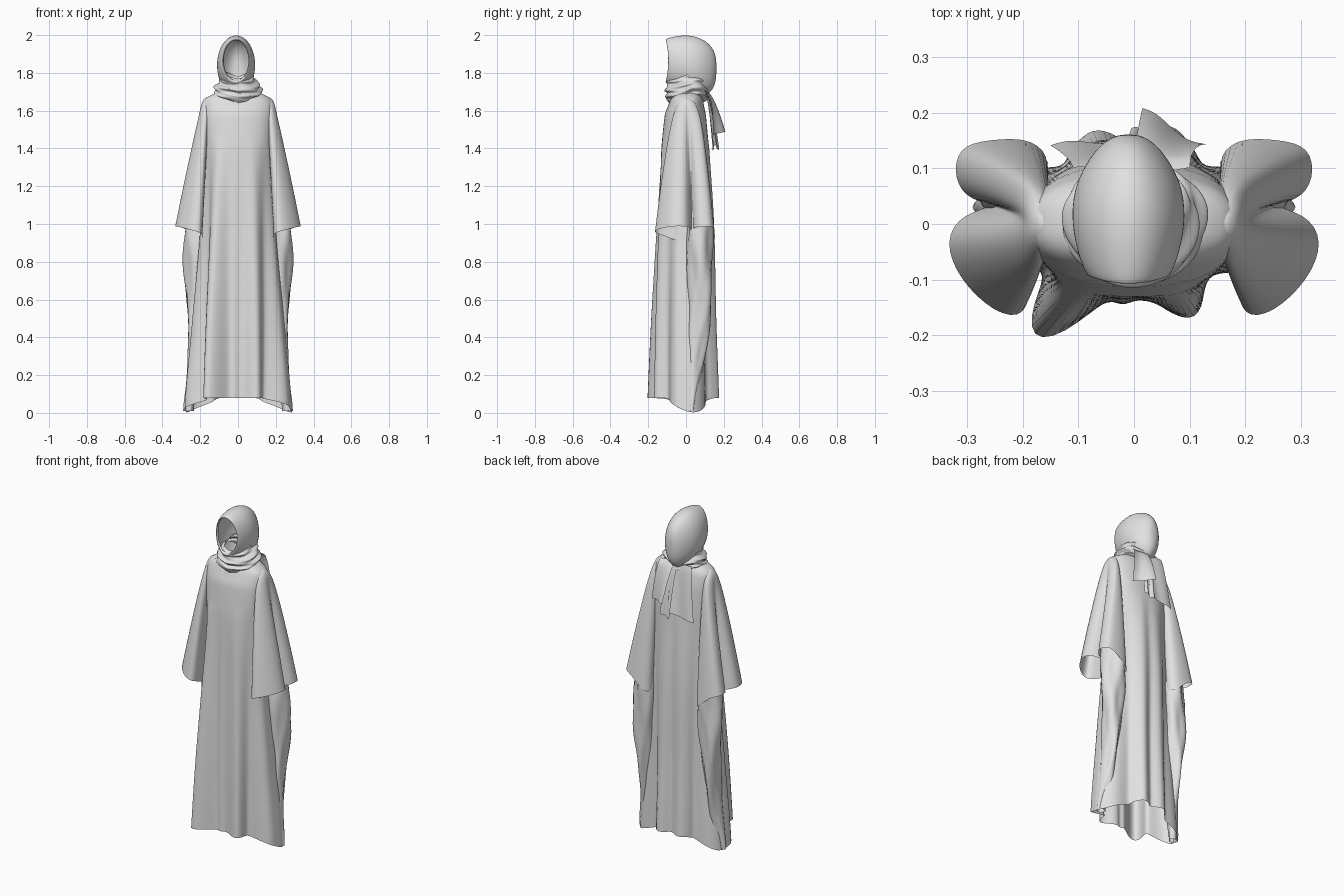
import bpy
import bmesh
from math import sin, cos, pi, exp, radians

if "Cube" in bpy.data.objects:
    bpy.data.objects.remove(bpy.data.objects["Cube"], do_unlink=True)

cloth = bpy.data.materials.new("grey cloth")
cloth.use_nodes = True
GREY = (0.75, 0.75, 0.75, 1)
cloth.diffuse_color = GREY
cloth.node_tree.nodes["Principled BSDF"].inputs["Base Color"].default_value = GREY


def loft(name, rows, closed=True, cap_end=False, subdivide=0):
    """Skin a list of equally long point rows."""
    bm = bmesh.new()
    rings = [[bm.verts.new(p) for p in row] for row in rows]
    n = len(rings[0])
    for a, b in zip(rings, rings[1:]):
        for i in range(n if closed else n - 1):
            j = (i + 1) % n
            bm.faces.new((a[i], a[j], b[j], b[i]))
    if cap_end:
        bm.faces.new(rings[-1])
    bmesh.ops.recalc_face_normals(bm, faces=bm.faces)
    mesh = bpy.data.meshes.new(name)
    bm.to_mesh(mesh)
    bm.free()
    mesh.materials.append(cloth)
    obj = bpy.data.objects.new(name, mesh)
    bpy.context.collection.objects.link(obj)
    for poly in mesh.polygons:
        poly.use_smooth = True
    if subdivide:
        mod = obj.modifiers.new("smooth cloth", "SUBSURF")
        mod.levels = mod.render_levels = subdivide


def keyed(keys, z):
    """Smoothly blend rows of (z, values...) listed from top to bottom."""
    if z >= keys[0][0]:
        return keys[0][1:]
    for k, (a, b) in enumerate(zip(keys, keys[1:])):
        if z >= b[0]:
            t = (a[0] - z) / (a[0] - b[0])
            before, after = keys[max(k - 1, 0)], keys[min(k + 2, len(keys) - 1)]
            return [q + t * (r - p + t * (2 * p - 5 * q + 4 * r - s + t * (3 * (q - r) + s - p))) / 2
                    for p, q, r, s in zip(before[1:], a[1:], b[1:], after[1:])]
    return keys[-1][1:]


def bump(angle, centre, width):
    d = (angle - centre + 180) % 360 - 180
    return exp(-(d / width) ** 2)


# Robe: height, half width, front depth, back depth
BODY = [(1.71, .07, .055, .065), (1.685, .14, .07, .08), (1.655, .18, .085, .09),
        (1.58, .188, .112, .105), (1.4, .183, .13, .122), (1.0, .195, .135, .138),
        (.5, .235, .137, .138), (0, .275, .133, .145)]
# Hanging folds: direction in degrees, depth, spread
FOLDS = [(230, .1, 13), (206, -.04, 10), (301, .045, 13), (328, -.04, 12), (345, .01, 9),
         (262, .01, 7), (70, .035, 13), (112, .028, 14), (90, -.008, 9), (143, -.035, 11),
         (38, -.035, 11), (187, .012, 7), (5, .012, 8)]


def robe_row(step, steps=60, segments=120):
    row = []
    for i in range(segments):
        deg = i * 360 / segments
        c, s = cos(radians(deg)), sin(radians(deg))
        hem = .08 - .077 * (bump(deg, 8, 26) + bump(deg, 172, 26))
        z = 1.71 + (hem - 1.71) * (step / steps) ** 1.3
        w, f, b = keyed(BODY, z)
        p = 2.4
        r = (abs(c / w) ** p + abs(s / (b if s > 0 else f)) ** p) ** (-1 / p)
        fall = max(0, (1.45 - z) / 1.4) ** .85
        r += fall * sum(amp * bump(deg, at, width) for at, amp, width in FOLDS)
        row.append((r * c, r * s, z))
    return row


loft("robe", [robe_row(k) for k in range(61)])

# Wide sleeves: two-lobed outline at the cuff, narrow oval at the shoulder
CUFF = [(.235, .035), (.31, .02), (.342, -.03), (.315, -.1), (.25, -.162), (.195, -.17), (.186, -.11),
        (.195, -.03), (.18, .06), (.145, .11), (.18, .156), (.26, .152), (.318, .14), (.325, .08), (.295, .04)]


def sleeve_rows(side, steps=10):
    rows = []
    for k in range(steps + 1):
        t = k / steps
        row = []
        for i, (x, y) in enumerate(CUFF):
            a = 2 * pi * i / len(CUFF)
            top_x, top_y = .17 + .024 * cos(a), .005 - .05 * sin(a)
            outer = min(1, max(0, (x - .2) / .13))
            inner = max(0, 1 - abs(y + .02) / .13) if x < .22 else 0
            back = .07 if y > .1 and x < .2 else 0
            hem = .955 + .035 * outer - .06 * inner - back
            z_top = 1.65 - .3 * max(0, abs(top_y) - .02)
            row.append((side * (top_x + (x - top_x) * t ** .9),
                        top_y + (y - top_y) * t ** .65, z_top + (hem - z_top) * t))
        rows.append(row)
    cap = [(side * (.15 + .4 * (abs(p[0]) - .15)), .3 * p[1], 1.672) for p in rows[0]]
    return rows[::-1] + [cap]


# Gathered drapes below the sleeves: height, centre x, centre y, radii
DRAPE = [(1.15, .21, .078, .05, .05), (.9, .215, .07, .066, .07), (.7, .223, .078, .06, .062),
         (.5, .224, .072, .044, .055), (.25, .235, .045, .03, .045), (.01, .262, .025, .026, .02)]


def drape_rows(side):
    rows = []
    for k in range(29):
        z = 1.15 - 1.14 * k / 28
        cx, cy, rx, ry = keyed(DRAPE, z)
        row = []
        for i in range(24):
            a = 2 * pi * i / 24
            wave = 1 + .11 * sin(3 * a + 9 * z) + .06 * sin(5 * a - 14 * z)
            row.append((side * (cx + rx * wave * cos(a)), cy + ry * wave * sin(a), z))
        rows.append(row)
    return rows


for side, label in ((1, "left"), (-1, "right")):
    loft(label + "_sleeve", sleeve_rows(side), cap_end=True, subdivide=2)
    loft(label + "_side_drape", drape_rows(side))

# Hood: rings from the face opening to the back; depth, centre z, half width, half height
HOOD = [(-.095, 1.866, .066, .107), (-.11, 1.866, .069, .11), (-.106, 1.862, .076, .12),
        (-.07, 1.855, .09, .138), (0, 1.845, .104, .158), (.06, 1.832, .1, .16),
        (.105, 1.825, .08, .145), (.14, 1.82, .054, .115), (.158, 1.822, .028, .07), (.161, 1.826, .008, .02)]
hood_rows = []
for y, cz, rx, rz in HOOD:
    ring = []
    for i in range(24):
        a = 2 * pi * i / 24
        sweep = .014 * cos(a) ** 2 * min(1, max(0, -y / .1))
        ring.append((-.01 + rx * cos(a), y + sweep, cz + rz * sin(a)))
    hood_rows.append(ring)
loft("hood", hood_rows, cap_end=True, subdivide=2)

# Scarf wound round the neck: height, half width, front depth, back depth
WRAP = [(1.775, .074, .098, .08), (1.74, .094, .113, .095), (1.705, .12, .117, .1),
        (1.68, .125, .115, .102), (1.655, .112, .11, .1), (1.635, .09, .095, .085)]
wrap_rows = []
for k in range(49):
    t = k / 48
    z = 1.775 - .14 * t
    w, f, b = keyed(WRAP, z)
    ring = []
    for i in range(72):
        a = 2 * pi * i / 72
        ripple = .006 * sin(t * 22 + a + .8 * sin(2 * a)) + .003 * sin(t * 34 - 3 * a)
        depth = b if sin(a) > 0 else f
        ring.append(((w + ripple) * cos(a), .01 + (depth + ripple) * sin(a),
                     z + .012 * sin(a) + .022 * abs(cos(a)) + .006 * sin(3 * a)))
    wrap_rows.append(ring)
loft("neck_wrap", wrap_rows)


def scarf_tail(name, top, bottom, depth, length_z, waves, slant, lean):
    """Rippled cloth strip hanging behind the shoulders."""
    rows = []
    for k in range(15):
        t = k / 14
        row = []
        for i in range(25):
            u = i / 24
            x0, x1 = [a + (b - a) * t for a, b in zip(top, bottom)]
            ripple = (.003 + .004 * t) * sin(waves * pi * u + .5)
            y = .1 + (depth - .1) * t ** .6 + ripple - lean * u * t
            row.append((x0 + (x1 - x0) * u, y, 1.71 + (length_z + slant * (u - .5) - 1.71) * t))
        rows.append(row)
    loft(name, rows, closed=False)


scarf_tail("long_scarf_tail", (-.11, .03), (-.15, .01), .138, 1.405, 2, .03, -.022)
scarf_tail("short_scarf_tail", (.0, .1), (.015, .13), .205, 1.48, 2, -.02, .065)
scarf_tail("narrow_scarf_tail", (-.02, .05), (-.005, .06), .168, 1.4, 3, .02, 0)
